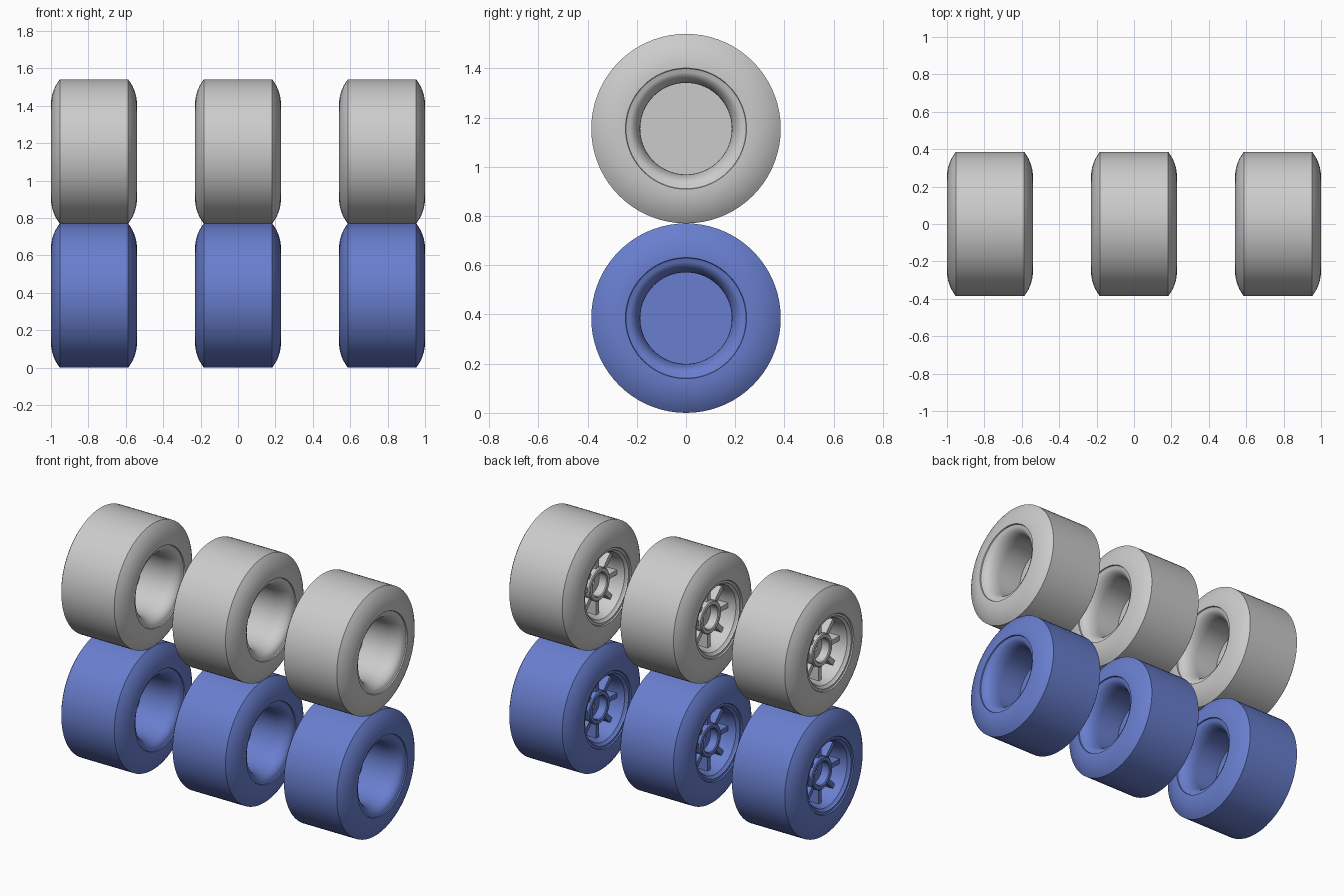
import bpy, bmesh
from math import pi, sin, cos, sqrt
from mathutils import Matrix, Vector

if "Cube" in bpy.data.objects:
    bpy.data.objects.remove(bpy.data.objects["Cube"])

R, HALF, SEG = 0.385, 0.23, 72

blue = bpy.data.materials.new("blue_urethane")
blue.diffuse_color = (0.14, 0.21, 0.62, 1)
blue.use_nodes = True
blue.node_tree.nodes["Principled BSDF"].inputs["Base Color"].default_value = blue.diffuse_color


def shoulder(side, n=9):
    """Curved shoulder points (x, r) from the flat face out to the tread."""
    r0, dx = 0.25, 0.047
    dr = R - r0
    rad = (dx * dx + dr * dr) / (2 * dx)
    pts = []
    for i in range(n):
        t = dr * i / (n - 1)
        pts.append((side * (HALF - rad + sqrt(rad * rad - t * t)), r0 + t))
    return pts


def lathe(bm, profile):
    """Revolve (x, r) points about the x axis."""
    verts = [bm.verts.new((x, 0, r)) for x, r in profile]
    edges = [bm.edges.new(p) for p in zip(verts, verts[1:])]
    bmesh.ops.spin(bm, geom=verts + edges, cent=(0, 0, 0), axis=(1, 0, 0),
                   angle=2 * pi, steps=SEG, use_merge=True)
    bmesh.ops.remove_doubles(bm, verts=bm.verts, dist=1e-5)
    bmesh.ops.recalc_face_normals(bm, faces=bm.faces)


def finish(bm, name):
    mesh = bpy.data.meshes.new(name)
    bm.to_mesh(mesh)
    bm.free()
    return mesh


# Tyre and core: spoke-side pocket, tread, then flared bore with a floor
back_pocket = [(-0.06, 0), (-0.06, 0.188), (-0.17, 0.192), (-0.205, 0.2),
               (-0.215, 0.212), (-0.222, 0.214), (-0.222, 0.228),
               (-0.229, 0.232)]
flare = [(0.13 + 0.09 * sin(a), 0.186 + 0.052 * (1 - cos(a)))
         for a in [pi / 2 * i / 8 for i in range(9)]]
bore = [(0.23, 0.246), (0.223, 0.244)] + flare[::-1] + [(-0.03, 0.186), (-0.03, 0)]
bm = bmesh.new()
lathe(bm, back_pocket + shoulder(-1) + shoulder(1)[::-1] + bore)
tyre_mesh = finish(bm, "tyre")

# Hub ring, bearing seat and spokes in the pocket
bm = bmesh.new()
lathe(bm, [(-0.055, 0.1), (-0.17, 0.1), (-0.175, 0.095), (-0.175, 0.076),
           (-0.17, 0.071), (-0.12, 0.071), (-0.12, 0.025), (-0.055, 0.025)])
SPOKES = 8
for i in range(SPOKES):
    m = (Matrix.Rotation(2 * pi * i / SPOKES, 4, 'X')
         @ Matrix.Translation((-0.108, 0, 0.143))
         @ Matrix.Diagonal((0.1, 0.03, 0.1, 1)))
    bmesh.ops.create_cube(bm, size=1, matrix=m)
hub_mesh = finish(bm, "hub")

# Small axle boss on the bore floor
bm = bmesh.new()
lathe(bm, [(-0.03, 0.025), (-0.024, 0.025), (-0.024, 0)])
boss_mesh = finish(bm, "axle_boss")

for mesh in (tyre_mesh, hub_mesh, boss_mesh):
    mesh.materials.append(None)

# Two stacked rows of three wheels
objs = []
for row, (colour, z) in enumerate((("blue", R), ("grey", 3 * R))):
    for col in range(3):
        for mesh, part in ((tyre_mesh, "tyre"), (hub_mesh, "spoked_hub"),
                           (boss_mesh, "axle_boss")):
            ob = bpy.data.objects.new(f"{colour}_{part}_{col + 1}", mesh)
            ob.location = ((col - 1) * 0.77, 0, z)
            bpy.context.collection.objects.link(ob)
            if colour == "blue":
                ob.material_slots[0].link = 'OBJECT'
                ob.material_slots[0].material = blue
            objs.append(ob)

# Smooth shading with crisp rims
for ob in objs:
    ob.select_set(True)
bpy.context.view_layer.objects.active = objs[0]
bpy.ops.object.shade_smooth_by_angle(angle=pi / 6)
